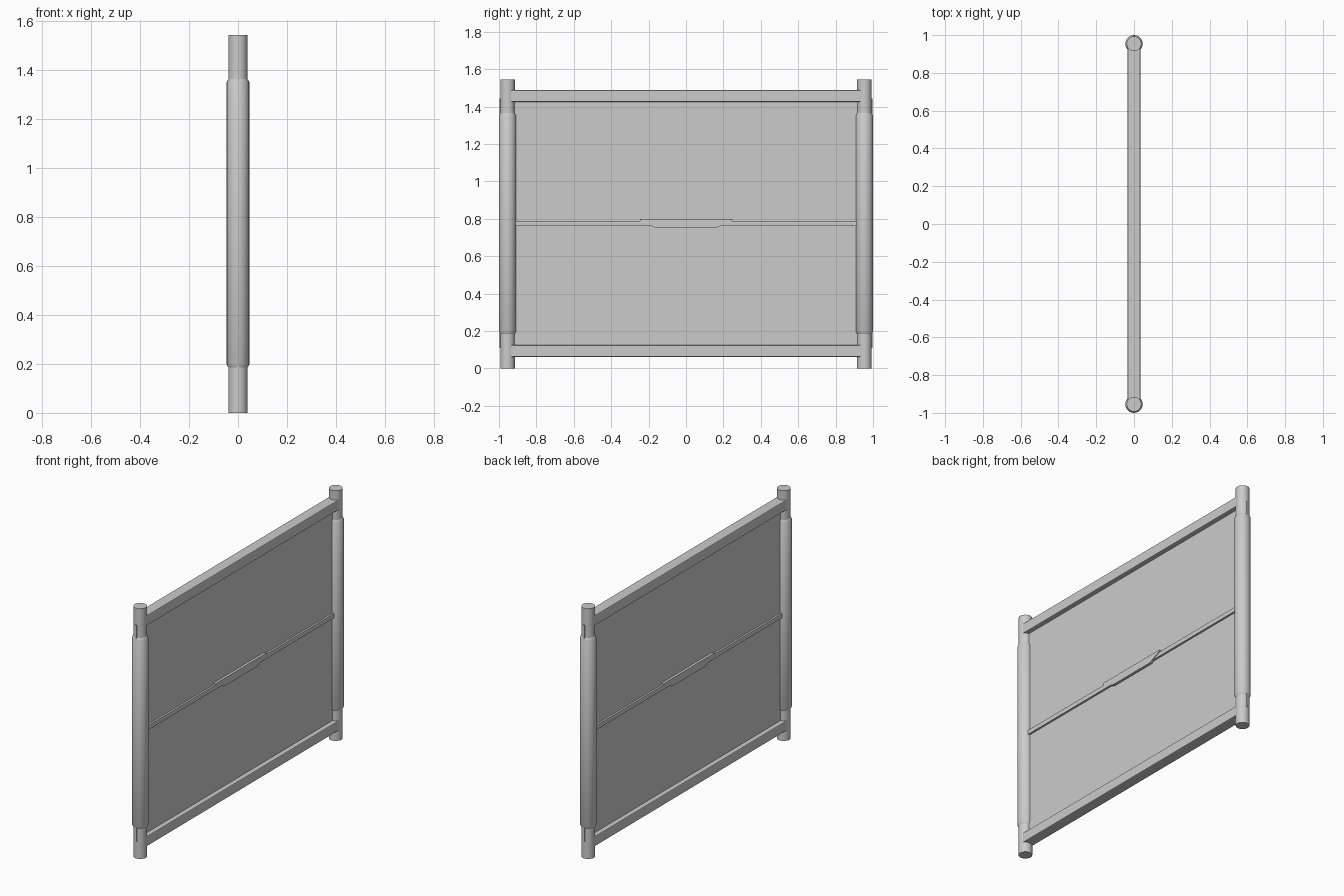
import bpy, bmesh, math

cube = bpy.data.objects.get("Cube")
if cube:
    bpy.data.objects.remove(cube)

grey = bpy.data.materials.new("plain grey")
grey.use_nodes = True
COLOUR = (0.6, 0.6, 0.6, 1)
grey.diffuse_color = COLOUR
grey.node_tree.nodes["Principled BSDF"].inputs["Base Color"].default_value = COLOUR

POST_Y = 0.954


def finish(name, bm):
    bmesh.ops.recalc_face_normals(bm, faces=bm.faces)
    mesh = bpy.data.meshes.new(name)
    bm.to_mesh(mesh)
    bm.free()
    obj = bpy.data.objects.new(name, mesh)
    mesh.materials.append(grey)
    bpy.context.collection.objects.link(obj)
    return obj


def extruded(name, outline, half_depth):
    """Extrude a (y, z) outline symmetrically along x."""
    bm = bmesh.new()
    face = bm.faces.new([bm.verts.new((-half_depth, y, z)) for y, z in outline])
    grown = bmesh.ops.extrude_face_region(bm, geom=[face])["geom"]
    verts = [v for v in grown if isinstance(v, bmesh.types.BMVert)]
    bmesh.ops.translate(bm, verts=verts, vec=(2 * half_depth, 0, 0))
    return finish(name, bm)


def slab(name, half_y, low, high, half_depth):
    return extruded(name, [(-half_y, low), (half_y, low), (half_y, high), (-half_y, high)], half_depth)


def turned(name, y, profile, sides=24):
    """Lathe a (radius, z) profile into a capped upright column."""
    bm = bmesh.new()
    rings = []
    for r, z in profile:
        angles = [2 * math.pi * i / sides for i in range(sides)]
        rings.append([bm.verts.new((r * math.cos(a), y + r * math.sin(a), z)) for a in angles])
    for lower, upper in zip(rings, rings[1:]):
        for i in range(sides):
            j = (i + 1) % sides
            bm.faces.new((lower[i], lower[j], upper[j], upper[i]))
    bm.faces.new(rings[0])
    bm.faces.new(rings[-1])
    obj = finish(name, bm)
    bpy.ops.object.select_all(action="DESELECT")
    obj.select_set(True)
    bpy.context.view_layer.objects.active = obj
    bpy.ops.object.shade_smooth_by_angle(angle=math.radians(30))


# Upright posts with thicker sleeves
for side, y in (("front", -POST_Y), ("back", POST_Y)):
    turned(side + "_post", y, [(0.039, 0), (0.039, 1.545)])
    turned(side + "_sleeve", y, [(0.039, 0.185), (0.046, 0.198), (0.046, 1.352), (0.039, 1.365)])

# Cross rails with softened edges
for name, low, high in (("bottom_rail", 0.062, 0.124), ("top_rail", 1.425, 1.488)):
    rail = slab(name, POST_Y, low, high, 0.034)
    bevel = rail.modifiers.new("soft edges", "BEVEL")
    bevel.width = 0.005
    bevel.segments = 2

# Thin sheet passing through the posts
slab("panel", 0.997, 0.108, 1.443, 0.005)

# Middle bar and its tapered handle
slab("middle_bar", 0.914, 0.762, 0.789, 0.017)
extruded("handle", [(-0.163, 0.752), (0.163, 0.752), (0.246, 0.789),
                    (0.246, 0.8), (-0.246, 0.8), (-0.246, 0.789)], 0.021)
